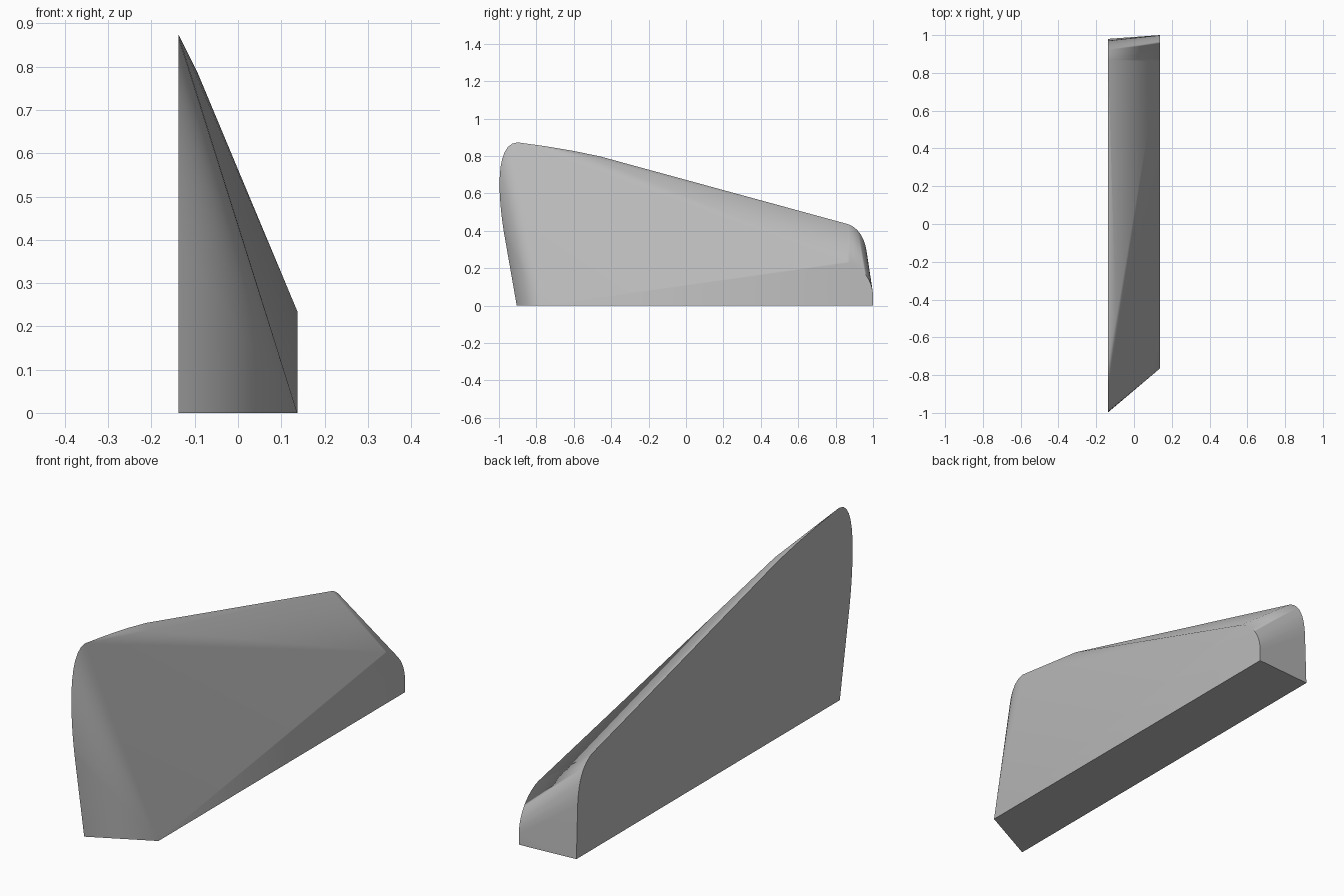
import bpy, bmesh, math

cube = bpy.data.objects.get("Cube")
if cube:
    bpy.data.objects.remove(cube, do_unlink=True)

HALF = 0.137


def make_material(name, value):
    mat = bpy.data.materials.new(name)
    mat.use_nodes = True
    color = (value, value, value, 1)
    mat.diffuse_color = color
    mat.node_tree.nodes["Principled BSDF"].inputs["Base Color"].default_value = color
    return mat


def bezier(p0, p1, p2, p3, steps=12):
    pts = []
    for i in range(steps + 1):
        t = i / steps
        s = 1 - t
        pts.append(tuple(s**3 * a + 3 * s * s * t * b + 3 * s * t * t * c + t**3 * d
                         for a, b, c, d in zip(p0, p1, p2, p3)))
    return pts


# Tall flat side: rounded nose, gently bowed crest, rounded tail (y, z)
tall = [(-0.905, 0)]
tall += bezier((-0.975, 0.4), (-1.0, 0.56), (-1.03, 0.87), (-0.9, 0.873))
tall += [(-0.75, 0.852), (-0.6, 0.827), (-0.46, 0.798)]
tall += bezier((0.85, 0.44), (0.92, 0.425), (0.965, 0.36), (0.971, 0.24))
tall += [(0.98, 0)]

# Low side: wedge with a rounded tail (y, z)
low = [(-0.765, 0)]
low += bezier((0.86, 0.235), (0.92, 0.22), (1.0, 0.15), (1.0, 0.05))
low += [(1.0, 0)]

points = [(-HALF, y, z) for y, z in tall] + [(HALF, y, z) for y, z in low]
# Shoulder where the crest meets the sloping flank
points += [(-0.095, -0.5, 0.79), (-0.115, -0.972, 0.6)]

# Skin the two profiles into one convex body
bm = bmesh.new()
for p in points:
    bm.verts.new(p)
res = bmesh.ops.convex_hull(bm, input=bm.verts)
loose = [v for v in bm.verts if not v.link_faces]
bmesh.ops.delete(bm, geom=loose, context='VERTS')
bmesh.ops.dissolve_limit(bm, angle_limit=math.radians(0.3),
                         verts=bm.verts, edges=bm.edges)
bmesh.ops.recalc_face_normals(bm, faces=bm.faces)
mesh = bpy.data.meshes.new("wedge_body")
bm.to_mesh(mesh)
bm.free()

body = bpy.data.objects.new("wedge_body", mesh)
bpy.context.collection.objects.link(body)
mesh.materials.append(make_material("mid_grey", 0.5))

# Smooth the flank, keep the base, flat side and tail rim crisp
bpy.context.view_layer.objects.active = body
body.select_set(True)
bpy.ops.object.shade_smooth_by_angle(angle=math.radians(66))
weighted = body.modifiers.new("even_shading", 'WEIGHTED_NORMAL')
weighted.keep_sharp = True
